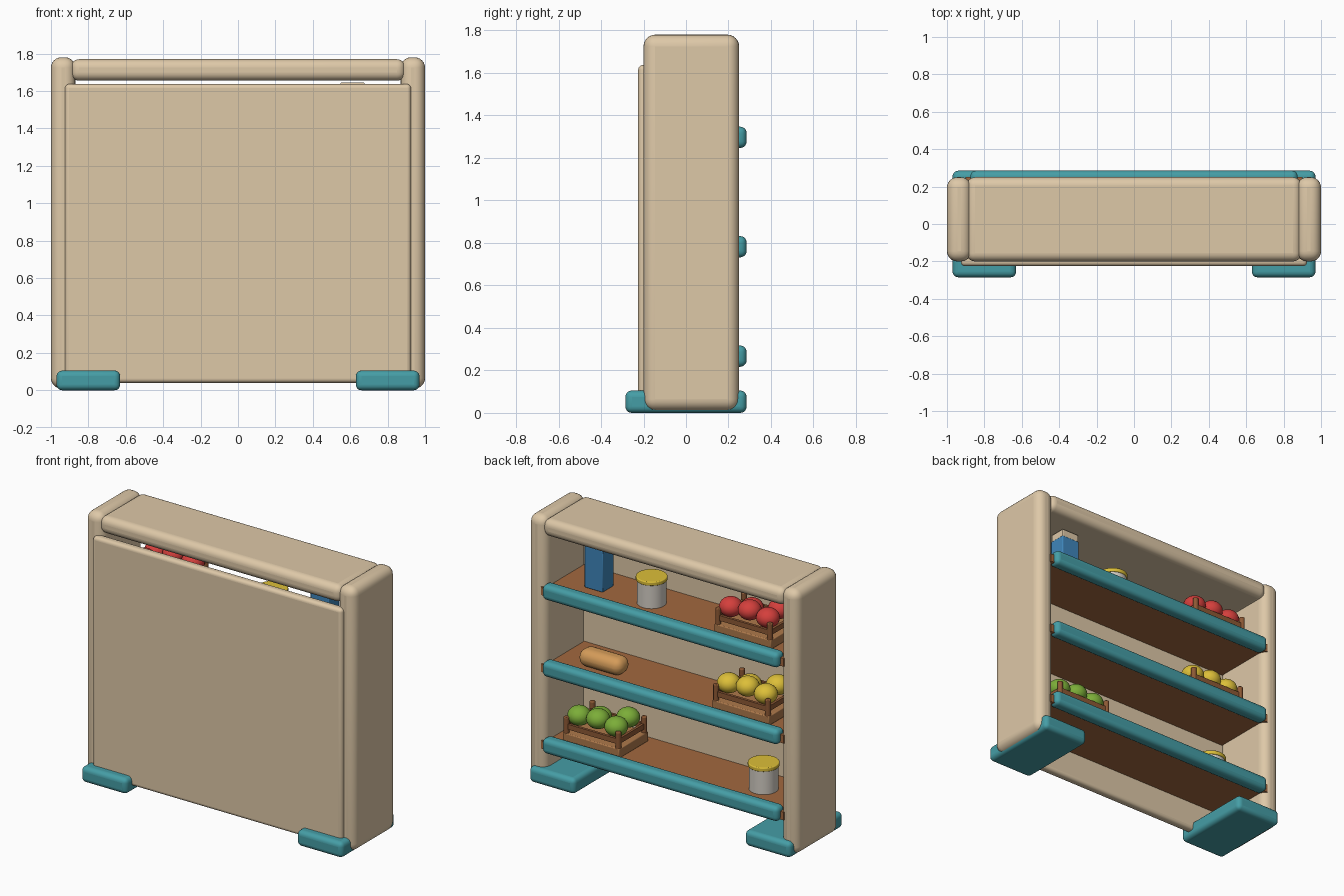
import bpy, math

if "Cube" in bpy.data.objects:
    bpy.data.objects.remove(bpy.data.objects["Cube"])

def mat(name, rgb):
    m = bpy.data.materials.new(name)
    m.diffuse_color = (*rgb, 1)
    m.use_nodes = True
    m.node_tree.nodes["Principled BSDF"].inputs["Base Color"].default_value = m.diffuse_color
    return m

CREAM = mat("cream_paint", (0.73, 0.58, 0.39))
TEAL = mat("teal_paint", (0.06, 0.34, 0.38))
WOOD = mat("shelf_wood", (0.36, 0.14, 0.05))
CRATE = mat("crate_wood", (0.42, 0.19, 0.07))
RAIL = mat("crate_rail", (0.27, 0.10, 0.035))
TIN = mat("tin", (0.66, 0.62, 0.56))
YELLOW = mat("yellow", (0.72, 0.52, 0.04))
RED = mat("red", (0.66, 0.05, 0.045))
GREEN = mat("green", (0.20, 0.42, 0.04))
BLUE = mat("blue", (0.05, 0.24, 0.50))
CRUST = mat("crust", (0.66, 0.33, 0.10))

def finish(o, name, m, bevel=0, seg=5):
    o.name = name
    o.data.materials.append(m)
    bpy.ops.object.transform_apply(location=False, rotation=True, scale=True)
    if bevel:
        b = o.modifiers.new("round", 'BEVEL')
        b.width, b.segments, b.limit_method = bevel, seg, 'ANGLE'
    bpy.ops.object.shade_smooth_by_angle(angle=math.radians(35))
    return o

def box(name, x, y, z, m, bevel=0, seg=5):
    """Box from (min, max) ranges on each axis."""
    bpy.ops.mesh.primitive_cube_add(size=1, location=[(a + b) / 2 for a, b in (x, y, z)])
    o = bpy.context.object
    o.scale = [b - a for a, b in (x, y, z)]
    return finish(o, name, m, bevel, seg)

def cyl(name, x, y, z0, z1, r, m, bevel=0):
    bpy.ops.mesh.primitive_cylinder_add(vertices=32, radius=r, depth=z1 - z0,
                                        location=(x, y, (z0 + z1) / 2))
    return finish(bpy.context.object, name, m, bevel, 3)

def ball(name, loc, scale, m):
    bpy.ops.mesh.primitive_uv_sphere_add(segments=24, ring_count=14, radius=1, location=loc)
    bpy.context.object.scale = scale
    return finish(bpy.context.object, name, m)

# Frame: sides, feet, top board, closed panel
for s, side in ((-1, "left"), (1, "right")):
    box(side + "_side", sorted((s * 0.87, s * 1.0)), (-0.2, 0.25), (0.01, 1.78), CREAM, 0.055, 6)
    box(side + "_foot", sorted((s * 0.63, s * 0.97)), (-0.285, 0.285), (0, 0.105), TEAL, 0.03)
box("top_board", (-0.895, 0.895), (-0.2, 0.25), (1.655, 1.77), CREAM, 0.045, 6)
box("closed_panel", (-0.925, 0.925), (-0.225, -0.165), (0.04, 1.637), CREAM, 0.022)

# Shelves with rounded teal edging
SHELVES = (0.285, 0.80, 1.315)
for i, z in enumerate(SHELVES):
    box(f"shelf_{i}", (-0.9, 0.9), (-0.18, 0.25), (z - 0.055, z), WOOD)
    box(f"shelf_edge_{i}", (-0.875, 0.875), (0.20, 0.285), (z - 0.068, z + 0.032), TEAL, 0.03)

# Crates of fruit
def crate(name, x, y, z, m):
    w, d = 0.21, 0.155
    box(name + "_crate_base", (x - w, x + w), (y - d, y + d), (z, z + 0.065), CRATE, 0.006, 2)
    for sx in (-1, 1):
        for sy in (-1, 1):
            cyl(name + "_crate_post", x + sx * (w - 0.018), y + sy * (d - 0.018),
                z + 0.03, z + 0.17, 0.018, RAIL, 0.005)
        px, py = x + sx * (w - 0.018), y + sx * (d - 0.018)
        box(name + "_end_rail", (px - 0.009, px + 0.009), (y - d + 0.02, y + d - 0.02),
            (z + 0.09, z + 0.125), RAIL)
        box(name + "_long_rail", (x - w + 0.02, x + w - 0.02), (py - 0.009, py + 0.009),
            (z + 0.09, z + 0.125), RAIL)
    for fx, fy, fz in ((0.145, 0.07, 0.165), (0.005, 0.07, 0.18), (-0.13, 0.07, 0.165),
                       (-0.12, -0.07, 0.17), (0.08, -0.06, 0.125)):
        ball(name + "_fruit", (x + fx, y + fy, z + fz), (0.073, 0.073, 0.062), m)

crate("green", 0.57, 0.04, SHELVES[0], GREEN)
crate("yellow", -0.54, 0.04, SHELVES[1], YELLOW)
crate("red", -0.555, 0.04, SHELVES[2], RED)

# Tins with lids
for x, y, z in ((-0.604, 0.04, SHELVES[0]), (0.22, 0.05, SHELVES[2])):
    cyl("tin_body", x, y, z, z + 0.165, 0.09, TIN)
    cyl("tin_lid", x, y, z + 0.155, z + 0.182, 0.097, YELLOW, 0.006)

# Carton with pale cap
box("carton", (0.545, 0.68), (-0.012, 0.105), (1.315, 1.595), BLUE, 0.005, 2)
box("carton_cap", (0.548, 0.677), (-0.009, 0.102), (1.59, 1.645), CREAM, 0.005, 2)

# Bread loaf
box("bread_loaf", (0.38, 0.70), (0.03, 0.165), (0.80, 0.915), CRUST, 0.055, 6)
